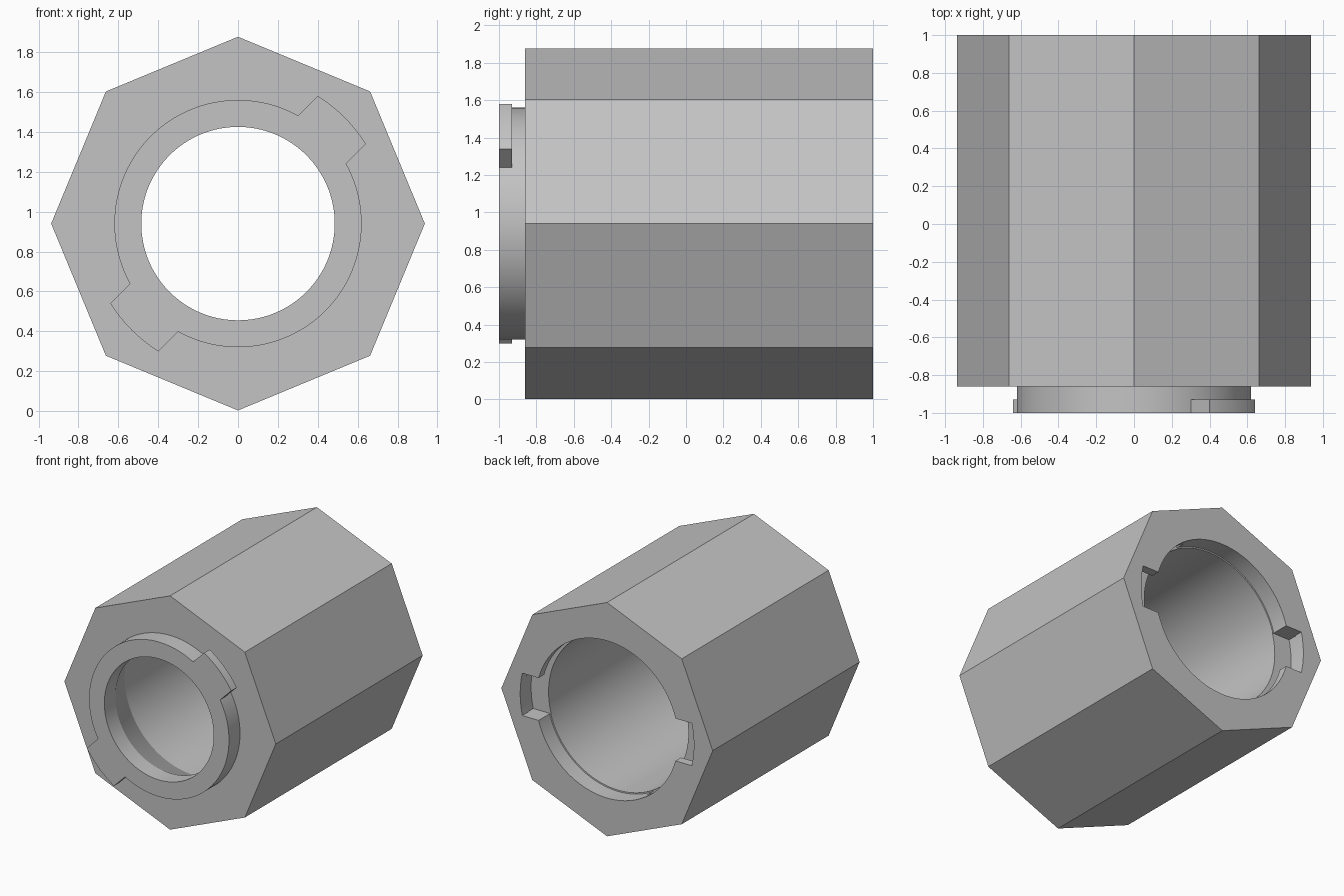
import bpy, bmesh
from math import sin, cos, asin, pi, radians

CENTRE_Z = 0.94
BODY_R = 0.937
TAB_HALF = 0.17

if "Cube" in bpy.data.objects:
    bpy.data.objects.remove(bpy.data.objects["Cube"])

grey = bpy.data.materials.new("plain grey")
grey.use_nodes = True
grey.diffuse_color = (0.55, 0.55, 0.55, 1)
grey.node_tree.nodes["Principled BSDF"].inputs["Base Color"].default_value = (0.55, 0.55, 0.55, 1)


def arc(r, a, b, n):
    return [(r * cos(a + (b - a) * i / n), r * sin(a + (b - a) * i / n)) for i in range(n + 1)]


def circle(r, n=128):
    return arc(r, 0, 2 * pi, n)[:-1]


def lobed(r, big_r, start, end):
    """Disc with two opposite lobes swept from start to end, with parallel-sided ends."""
    inner, outer = asin(TAB_HALF / r), asin(TAB_HALF / big_r)
    pts = []
    for turn in (0, pi):
        a, b = radians(start) + turn, radians(end) + turn
        pts += arc(big_r, a - outer, b + outer, 20)
        pts += arc(r, b + inner, a + pi - inner, 24)
    return pts


def loft(name, sections):
    """Closed solid through (y, outline) sections along the y axis."""
    bm = bmesh.new()
    rings = [[bm.verts.new((x, y, z + CENTRE_Z)) for x, z in outline] for y, outline in sections]
    bm.faces.new(rings[0])
    bm.faces.new(rings[-1])
    for lo, hi in zip(rings, rings[1:]):
        for i in range(len(lo)):
            bm.faces.new((lo[i - 1], lo[i], hi[i], hi[i - 1]))
    bmesh.ops.recalc_face_normals(bm, faces=bm.faces)
    mesh = bpy.data.meshes.new(name)
    bm.to_mesh(mesh)
    bm.free()
    mesh.materials.append(grey)
    obj = bpy.data.objects.new(name, mesh)
    bpy.context.collection.objects.link(obj)
    return obj


def combine(target, tool, operation):
    mod = target.modifiers.new(operation, "BOOLEAN")
    mod.operation = operation
    mod.solver = "EXACT"
    mod.object = tool
    bpy.ops.object.select_all(action="DESELECT")
    bpy.context.view_layer.objects.active = target
    target.select_set(True)
    bpy.ops.object.modifier_apply(modifier=mod.name)
    bpy.data.objects.remove(tool)


# Octagonal sleeve with the front collar and its two locking tabs
sleeve = loft("octagonal_sleeve", [(-0.86, circle(BODY_R, 8)), (1, circle(BODY_R, 8))])
collar = loft("collar", [(-1, circle(0.62)), (-0.8, circle(0.62))])
tabs = loft("locking_tabs", [(-1, lobed(0.55, 0.755, 45, 45)), (-0.93, lobed(0.55, 0.755, 45, 45))])
combine(collar, tabs, "UNION")
combine(sleeve, collar, "UNION")

# Through bore: narrow mouth, taper, wide chamber and rear recess
bore = loft("bore_cutter", [(y, circle(r)) for y, r in (
    (-1.1, 0.485), (-0.86, 0.485), (-0.55, 0.62), (0.86, 0.62), (0.861, 0.63), (1.1, 0.63))])
combine(sleeve, bore, "DIFFERENCE")

# Rear socket: entry slots, then hidden grooves in which the tabs turn
slots = loft("slot_cutter", [(0.86, lobed(0.5, 0.77, 0, 0)), (1.1, lobed(0.5, 0.77, 0, 0))])
combine(sleeve, slots, "DIFFERENCE")
grooves = loft("groove_cutter", [(0.855, lobed(0.5, 0.775, 0, 45)), (0.93, lobed(0.5, 0.775, 0, 45))])
combine(sleeve, grooves, "DIFFERENCE")

bpy.context.view_layer.objects.active = sleeve
sleeve.select_set(True)
bpy.ops.object.shade_smooth_by_angle(angle=radians(20))
